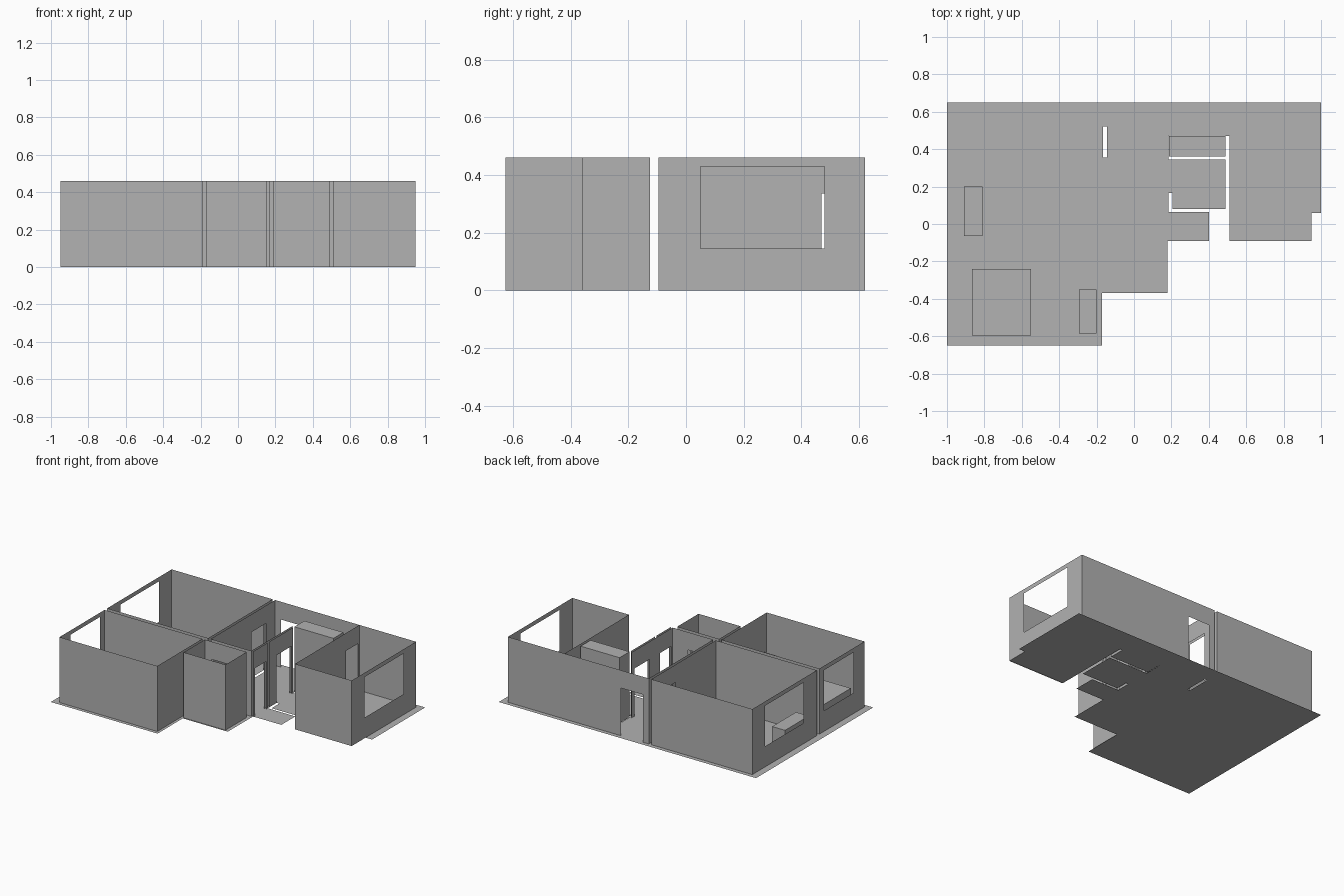
import bpy, bmesh

cube = bpy.data.objects.get("Cube")
if cube:
    bpy.data.objects.remove(cube)

HEIGHT = 0.46
DOOR = (0, 0.335)      # door bottom and top
WINDOW = (0.145, 0.43)  # window sill and head

grey = bpy.data.materials.new("plain_grey")
grey.use_nodes = True
grey.diffuse_color = (0.445, 0.445, 0.445, 1)
grey.node_tree.nodes["Principled BSDF"].inputs["Base Color"].default_value = grey.diffuse_color


def finish(name, bm):
    bmesh.ops.remove_doubles(bm, verts=bm.verts, dist=0.0005)
    mesh = bpy.data.meshes.new(name)
    bm.to_mesh(mesh)
    bm.free()
    mesh.materials.append(grey)
    obj = bpy.data.objects.new(name, mesh)
    bpy.context.collection.objects.link(obj)


def quad(bm, corners):
    bm.faces.new([bm.verts.new(c) for c in corners])


def add_wall(bm, axis, at, start, end, openings):
    """Upright sheet along x or y; openings are (from, to, (bottom, top))."""
    cuts = sorted({start, end} | {v for o in openings for v in o[:2]})
    levels = sorted({0, HEIGHT} | {v for o in openings for v in o[2]})
    for a, b in zip(cuts, cuts[1:]):
        for low, high in zip(levels, levels[1:]):
            mid, level = (a + b) / 2, (low + high) / 2
            if any(o[0] < mid < o[1] and o[2][0] < level < o[2][1] for o in openings):
                continue
            ring = [(a, low), (b, low), (b, high), (a, high)]
            quad(bm, [(t, at, z) if axis == "x" else (at, t, z) for t, z in ring])


def walls(name, *sheets):
    bm = bmesh.new()
    for axis, at, start, end, *openings in sheets:
        add_wall(bm, axis, at, start, end, openings)
    finish(name, bm)


def box(name, x0, x1, y0, y1, top):
    bm = bmesh.new()
    bmesh.ops.create_cube(bm, size=1)
    for v in bm.verts:
        v.co = (x0 if v.co.x < 0 else x1, y0 if v.co.y < 0 else y1, 0 if v.co.z < 0 else top)
    finish(name, bm)


# Floor slab, with gaps left between some rooms
bm = bmesh.new()
for x0, x1, y0, y1 in [
    (-1, -0.17, -0.65, -0.37), (-1, 0.18, -0.37, -0.09), (-1, -0.165, -0.09, 0.65),
    (-0.165, -0.145, -0.09, 0.355), (-0.165, -0.145, 0.52, 0.65),
    (-0.145, 0.185, -0.09, 0.65), (0.185, 0.40, -0.09, 0.065),
    (0.205, 0.49, 0.08, 0.345), (0.185, 0.205, 0.165, 0.345),
    (0.185, 1, 0.47, 0.65), (0.51, 0.95, -0.09, 0.06), (0.51, 1, 0.06, 0.47),
]:
    quad(bm, [(x0, y0, 0), (x1, y0, 0), (x1, y1, 0), (x0, y1, 0)])
finish("floor", bm)

# Door and window openings shared by neighbouring rooms
living_door = (0.355, 0.52, DOOR)
small_door = (-0.12, 0.05, DOOR)
bedroom_door = (-0.33, -0.17, DOOR)
bath_door = (0.165, 0.33, DOOR)
store_door = (-0.075, 0.045, DOOR)
big_window = (0.05, 0.48, WINDOW)

# Room shells
walls("back_right_room_walls",
      ("x", 0.62, -0.95, -0.165), ("x", -0.095, -0.95, -0.165),
      ("y", -0.95, -0.095, 0.62, big_window), ("y", -0.165, -0.095, 0.62, living_door))
walls("front_bedroom_walls",
      ("x", -0.625, -0.95, -0.19), ("x", -0.125, -0.95, -0.19),
      ("y", -0.95, -0.625, -0.125, (-0.505, -0.175, WINDOW)),
      ("y", -0.19, -0.625, -0.125, bedroom_door))
walls("small_room_walls",
      ("x", -0.36, -0.17, 0.155), ("x", -0.125, -0.17, 0.155, small_door),
      ("y", -0.17, -0.36, -0.125, bedroom_door), ("y", 0.155, -0.36, -0.125))
walls("hall_walls",
      ("x", 0.62, -0.145, 0.95, (-0.10, 0.07, DOOR)),
      ("x", -0.095, -0.145, 0.17, small_door),
      ("y", -0.145, -0.095, 0.62, living_door),
      ("y", 0.17, -0.095, 0.36, bath_door, store_door))
walls("side_room_walls",
      ("x", -0.095, 0.51, 0.95), ("y", 0.95, -0.095, 0.62, big_window),
      ("y", 0.51, -0.095, 0.62, (0.47, 0.605, DOOR)))
walls("bath_wall", ("y", 0.185, 0.08, 0.345, bath_door))
walls("store_wall", ("y", 0.185, -0.095, 0.065, store_door))

# Full-height closet and low furniture
box("closet", 0.187, 0.49, 0.36, 0.47, HEIGHT)
box("bench", -0.91, -0.81, -0.065, 0.20, 0.14)
box("bed", -0.865, -0.55, -0.595, -0.24, 0.12)
box("cabinet", -0.295, -0.20, -0.585, -0.35, 0.20)
